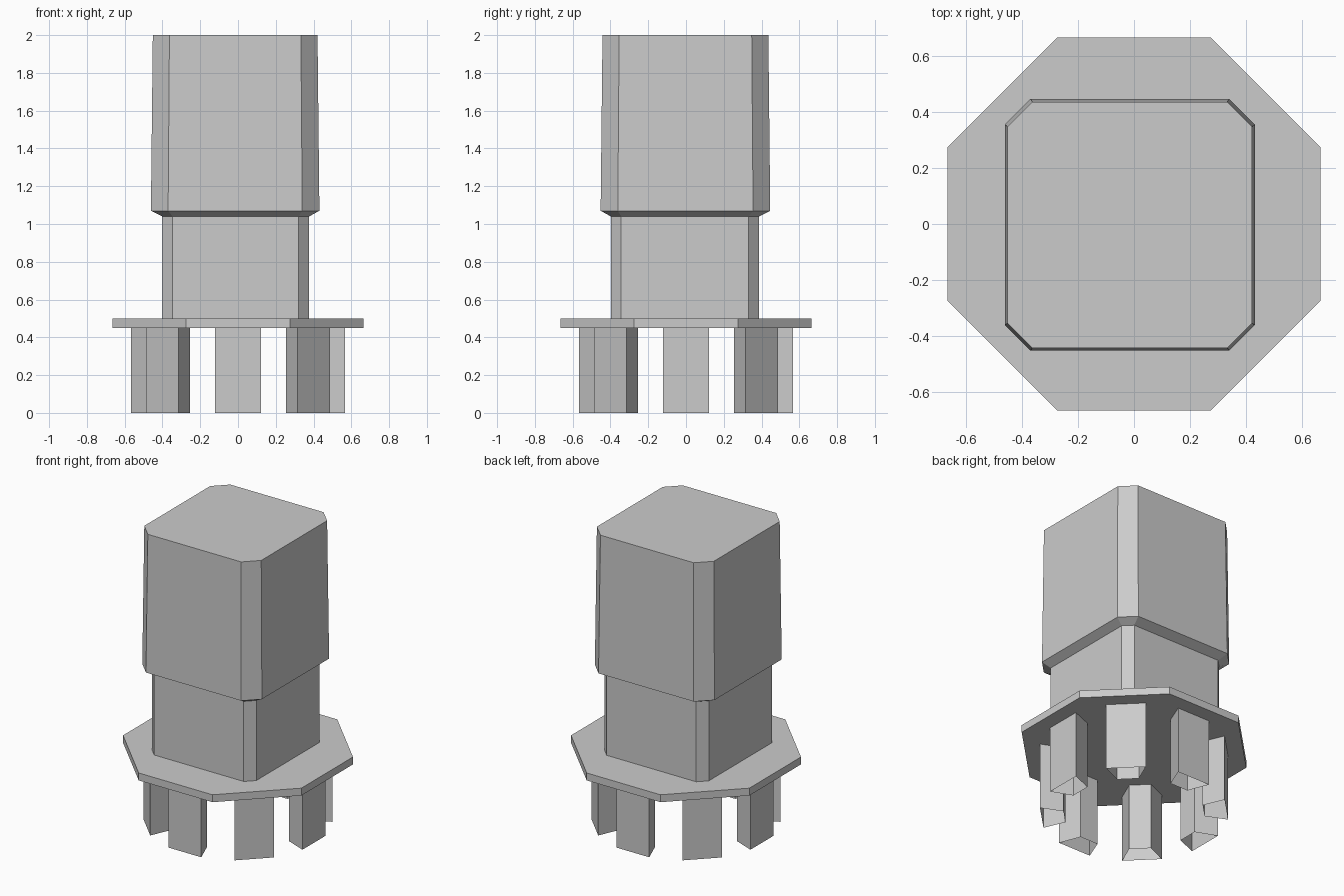
import bpy, bmesh
from math import cos, sin, pi

if "Cube" in bpy.data.objects:
    bpy.data.objects.remove(bpy.data.objects["Cube"])


def loft(name, rings, cap_bottom=True, cap_top=True):
    """Skin a stack of equal-length rings of (x, y, z) points."""
    bm = bmesh.new()
    loops = [[bm.verts.new(p) for p in ring] for ring in rings]
    n = len(loops[0])
    for low, high in zip(loops, loops[1:]):
        for i in range(n):
            j = (i + 1) % n
            bm.faces.new((low[i], low[j], high[j], high[i]))
    if cap_bottom:
        bm.faces.new(loops[0][::-1])
    if cap_top:
        bm.faces.new(loops[-1])
    mesh = bpy.data.meshes.new(name)
    bm.to_mesh(mesh)
    bm.free()
    ob = bpy.data.objects.new(name, mesh)
    bpy.context.collection.objects.link(ob)
    return ob


def chamfered(cx, cy, hx, hy, c, z):
    """Rectangle with cut corners, counter-clockwise."""
    pts = [(hx, -hy + c), (hx, hy - c), (hx - c, hy), (-hx + c, hy),
           (-hx, hy - c), (-hx, -hy + c), (-hx + c, -hy), (hx - c, -hy)]
    return [(cx + x, cy + y, z) for x, y in pts]


# Octagonal base plate
loft("base_plate", [chamfered(0, 0, 0.665, 0.665, 0.39, z) for z in (0.45, 0.5)])

# Neck rising from the plate
neck_top = chamfered(-0.0125, -0.006, 0.389, 0.392, 0.055, 1.04)
neck_base = [(x, y, 0.5) for x, y, z in neck_top]
loft("neck", [neck_base, neck_top], cap_bottom=False, cap_top=False)

# Wider head: flared underside, slightly tapering walls, flat top
loft("head", [neck_top,
              chamfered(-0.015, -0.003, 0.446, 0.449, 0.091, 1.07),
              chamfered(-0.015, -0.003, 0.436, 0.439, 0.088, 2.0)],
     cap_bottom=False)

# Eight hollow pins with trapezoid section, wide side outward
section = [(0.566, -0.122), (0.566, 0.122), (0.427, 0.067), (0.427, -0.067)]
for k in range(8):
    a = k * pi / 4
    foot = [(r * cos(a) - t * sin(a), r * sin(a) + t * cos(a)) for r, t in section]
    loft(f"pin_{k + 1}", [[(x, y, z) for x, y in foot] for z in (0.0, 0.45)],
         cap_bottom=False, cap_top=False)
